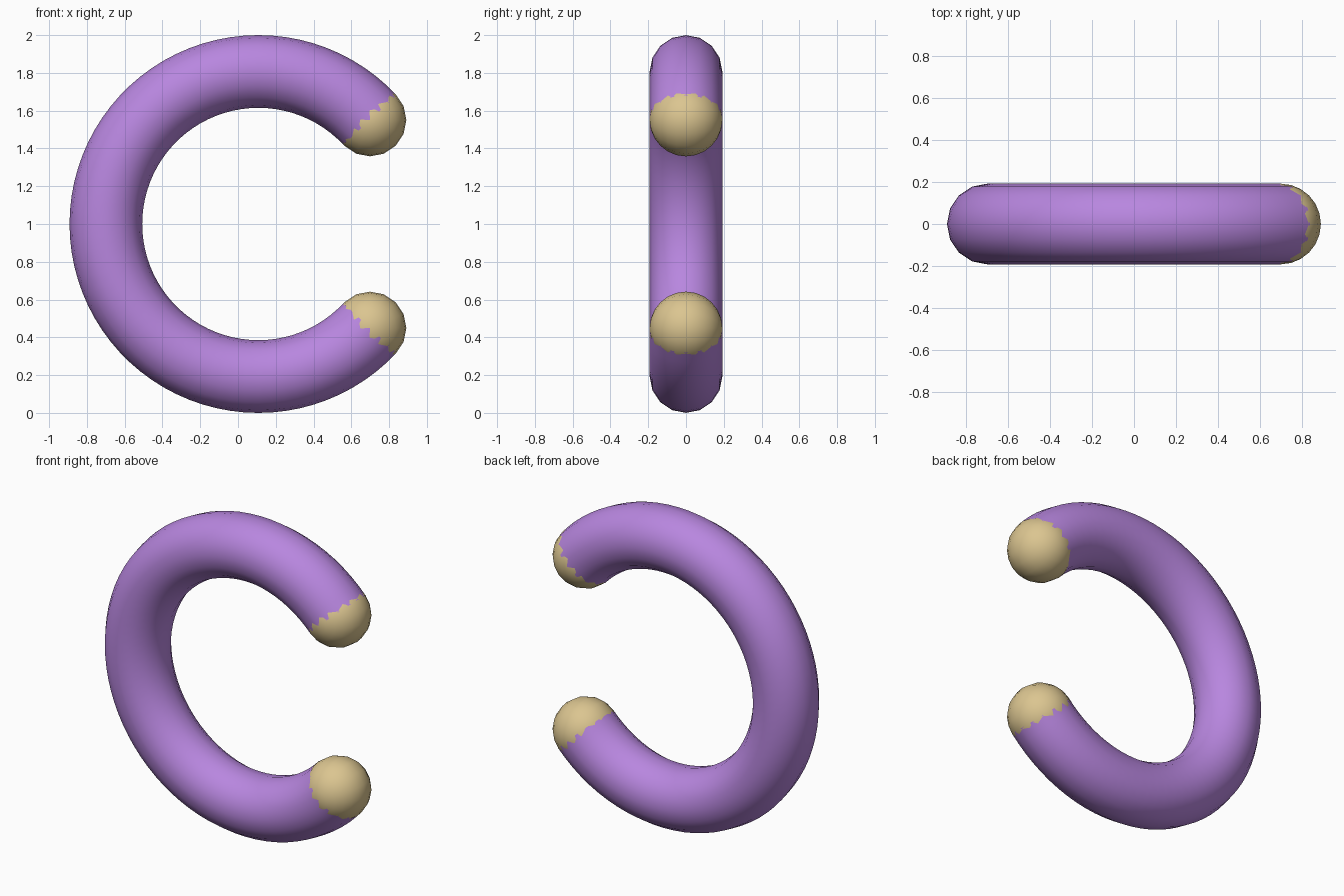
import bpy, bmesh, math
from mathutils import Matrix

if "Cube" in bpy.data.objects:
    bpy.data.objects.remove(bpy.data.objects["Cube"])

R, r = 0.8075, 0.1925          # ring radius, tube radius
CX, CZ = 0.108, 1.0            # ring centre
GAP = 0.75                     # half opening angle, radians
STEPS, SIDES = 64, 16


def material(name, col):
    m = bpy.data.materials.new(name)
    m.diffuse_color = (*col, 1)
    m.use_nodes = True
    m.node_tree.nodes["Principled BSDF"].inputs["Base Color"].default_value = m.diffuse_color
    return m


def finish(bm, name, mat):
    bmesh.ops.recalc_face_normals(bm, faces=bm.faces)
    for f in bm.faces:
        f.smooth = True
    me = bpy.data.meshes.new(name)
    bm.to_mesh(me)
    bm.free()
    me.materials.append(mat)
    ob = bpy.data.objects.new(name, me)
    bpy.context.collection.objects.link(ob)
    return ob


purple = material("purple", (0.48, 0.24, 0.74))
tan = material("tan", (0.71, 0.56, 0.28))

# Open ring: a round section swept along the arc
bm = bmesh.new()
rings = []
for i in range(STEPS + 1):
    a = GAP + (2 * math.pi - 2 * GAP) * i / STEPS
    ring = []
    for j in range(SIDES):
        b = 2 * math.pi * j / SIDES
        d = R + r * math.cos(b)
        ring.append(bm.verts.new((CX + d * math.cos(a), r * math.sin(b), CZ + d * math.sin(a))))
    rings.append(ring)
for p, q in zip(rings, rings[1:]):
    for j in range(SIDES):
        k = (j + 1) % SIDES
        bm.faces.new((p[j], p[k], q[k], q[j]))
finish(bm, "open_ring", purple)

# Ball caps on both ends
for name, s in (("upper_ball", 1), ("lower_ball", -1)):
    bm = bmesh.new()
    bmesh.ops.create_uvsphere(bm, u_segments=16, v_segments=12, radius=r,
                              matrix=Matrix.Rotation(math.pi / 2, 4, 'X'))
    ob = finish(bm, name, tan)
    ob.location = (CX + R * math.cos(GAP), 0, CZ + s * R * math.sin(GAP))
